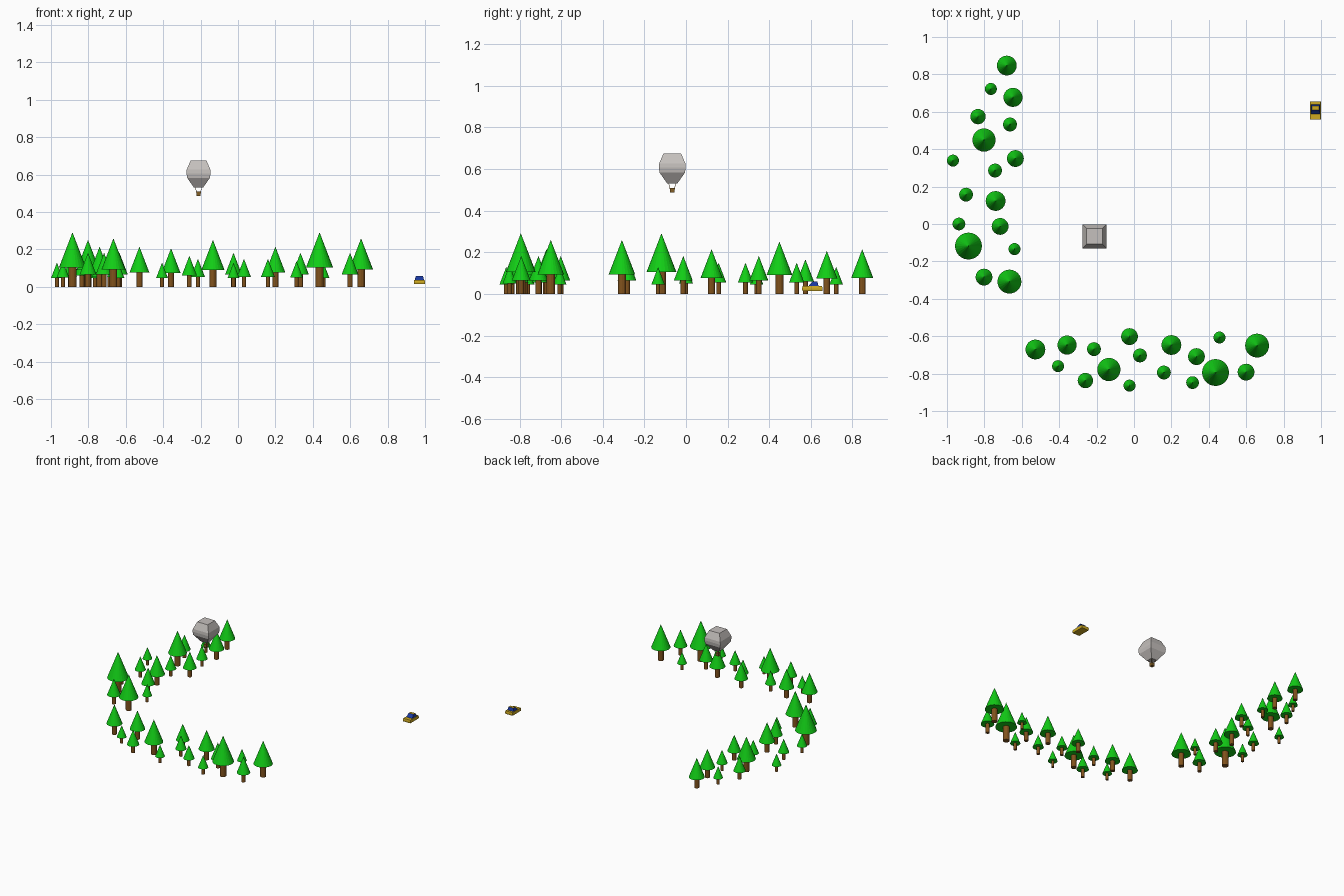
import bpy, bmesh, math
from mathutils import Matrix, Vector

if "Cube" in bpy.data.objects:
    bpy.data.objects.remove(bpy.data.objects["Cube"])


def material(name, rgb):
    m = bpy.data.materials.new(name)
    m.diffuse_color = (*rgb, 1)
    m.use_nodes = True
    m.node_tree.nodes["Principled BSDF"].inputs["Base Color"].default_value = m.diffuse_color
    return m


GREEN = material("leaf green", (0.006, 0.62, 0.008))
BROWN = material("trunk brown", (0.22, 0.085, 0.012))
GREY = material("balloon grey", (0.56, 0.53, 0.51))
BASKET = material("basket brown", (0.24, 0.12, 0.02))
YELLOW = material("car yellow", (0.62, 0.40, 0.015))
BLUE = material("window blue", (0.01, 0.04, 0.35))


def finish(bm, name, mats):
    bmesh.ops.recalc_face_normals(bm, faces=bm.faces)
    me = bpy.data.meshes.new(name)
    bm.to_mesh(me)
    bm.free()
    for m in mats:
        me.materials.append(m)
    return me


def place(name, me, loc=(0, 0, 0), scale=1):
    ob = bpy.data.objects.new(name, me)
    ob.location = loc
    ob.scale = (scale,) * 3
    bpy.context.collection.objects.link(ob)
    return ob


def loft(bm, rings):
    """Join rectangular rings (x0, x1, y0, y1, z) into a closed solid."""
    loops = [[bm.verts.new(p) for p in ((a, c, z), (b, c, z), (b, d, z), (a, d, z))]
             for a, b, c, d, z in rings]
    bm.faces.new(loops[0])
    bm.faces.new(loops[-1])
    for lo, hi in zip(loops, loops[1:]):
        for i in range(4):
            j = (i + 1) % 4
            bm.faces.new((lo[i], lo[j], hi[j], hi[i]))


def square(h, z):
    return (-h, h, -h, h, z)


# Tree, with a crown radius of 1
bm = bmesh.new()
bmesh.ops.create_cone(bm, cap_ends=True, segments=12, radius1=0.31, radius2=0.31,
                      depth=1.5, matrix=Matrix.Translation((0, 0, 0.75)))
for f in bm.faces:
    f.material_index = 1
old = set(bm.faces)
bmesh.ops.create_cone(bm, cap_ends=True, segments=24, radius1=1, radius2=0,
                      depth=2.6, matrix=Matrix.Translation((0, 0, 2.75)))
for f in bm.faces:
    if f not in old:
        f.material_index = 0
tree = finish(bm, "tree", [GREEN, BROWN])

# Tree positions and crown radii: west grove, then south grove
TREES = [
    (-.68, .85, .053), (-.765, .725, .032), (-.647, .68, .051), (-.834, .577, .041),
    (-.663, .535, .037), (-.802, .452, .062), (-.968, .342, .032), (-.634, .353, .045),
    (-.743, .289, .037), (-.898, .16, .037), (-.74, .126, .053), (-.936, .003, .034),
    (-.716, -.01, .045), (-.885, -.115, .072), (-.639, -.131, .032), (-.802, -.281, .045),
    (-.666, -.305, .064),
    (-.527, -.668, .053), (-.358, -.644, .051), (-.406, -.757, .032), (-.214, -.666, .037),
    (-.26, -.834, .041), (-.134, -.775, .062), (-.024, -.599, .045), (.032, -.70, .037),
    (-.024, -.861, .032), (.2, -.644, .053), (.16, -.791, .037), (.334, -.706, .045),
    (.313, -.845, .034), (.457, -.604, .032), (.436, -.791, .072), (.658, -.647, .064),
    (.599, -.789, .045)]
for i, (x, y, r) in enumerate(TREES):
    place(f"tree_{i + 1}", tree, (x, y - 0.003, 0), r)

# Balloon: square faceted envelope, four ropes, basket
BALLOON = (-0.211, -0.066, 0)
bm = bmesh.new()
loft(bm, [square(h, z) for h, z in ((.024, .53), (.061, .583), (.0645, .607),
                                    (.063, .627), (.042, .676))])
place("balloon_envelope", finish(bm, "balloon_envelope", [GREY]), BALLOON)

bm = bmesh.new()
loft(bm, [square(h, z) for h, z in ((.011, .487), (.0125, .51))])
place("balloon_basket", finish(bm, "balloon_basket", [BASKET]), BALLOON)

bm = bmesh.new()
for sx in (-1, 1):
    for sy in (-1, 1):
        a, b = Vector((sx * .011, sy * .011, .508)), Vector((sx * .017, sy * .017, .532))
        turn = (b - a).to_track_quat('Z', 'Y').to_matrix().to_4x4()
        bmesh.ops.create_cone(bm, cap_ends=True, segments=4, radius1=.0016, radius2=.0016,
                              depth=(b - a).length,
                              matrix=Matrix.Translation((a + b) / 2) @ turn)
place("balloon_ropes", finish(bm, "balloon_ropes", [BASKET]), BALLOON)

# Car: body, then a tapered cabin with blue glass sides and yellow roof
CAR = (0.97, 0.607, 0)
bm = bmesh.new()
loft(bm, [(-.029, .029, -.048, .048, .015), (-.03, .03, -.049, .049, .026),
          (-.028, .028, -.047, .047, .037)])
place("car_body", finish(bm, "car_body", [YELLOW]), CAR)

bm = bmesh.new()
loft(bm, [(-.025, .025, -.02, .031, .036), (-.019, .019, .002, .024, .059)])
bm.normal_update()
bmesh.ops.recalc_face_normals(bm, faces=bm.faces)
for f in bm.faces:
    f.material_index = 1 if abs(f.normal.z) < 0.95 else 0
place("car_cabin", finish(bm, "car_cabin", [YELLOW, BLUE]), CAR)
